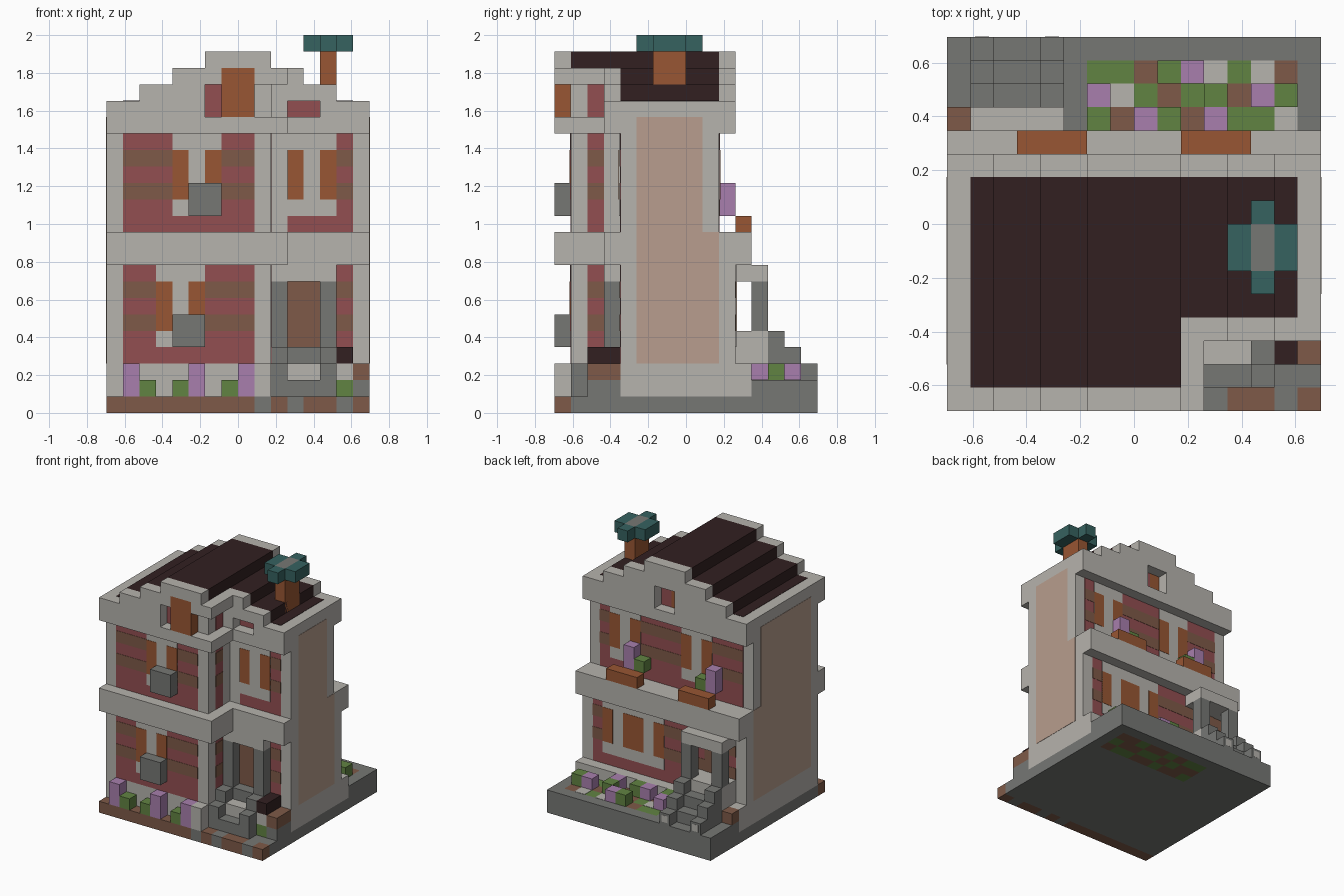
import bpy, bmesh
from mathutils import Matrix, Vector

cube = bpy.data.objects.get("Cube")
if cube:
    bpy.data.objects.remove(cube, do_unlink=True)

V = 2 / 23      # size of one block
HALF = 8        # blocks from the centre to the edge
T = 0.025       # painted layer thickness, in blocks


def material(name, rgb):
    linear = [(c / 255 / 12.92 if c < 11 else ((c / 255 + 0.055) / 1.055) ** 2.4) for c in rgb] + [1]
    mat = bpy.data.materials.new(name)
    mat.use_nodes = True
    mat.diffuse_color = linear
    mat.node_tree.nodes["Principled BSDF"].inputs["Base Color"].default_value = linear
    return mat


stone = material("pale_stone", (182, 179, 173))
grey = material("grey_stone", (118, 119, 116))
slate = material("dark_roof", (50, 32, 33))
brick = material("red_brick", (146, 78, 81))
earth = material("brown_earth", (126, 90, 72))
wood = material("orange_wood", (152, 86, 51))
teal = material("teal_leaf", (54, 98, 96))
purple = material("purple_flower", (168, 127, 173))
green = material("green_leaf", (97, 131, 66))
tan = material("tan_plaster", (184, 158, 142))


def part(name, mat, *boxes):
    """One object from boxes given as x, y and z ranges in blocks."""
    bm = bmesh.new()
    for x0, x1, y0, y1, z0, z1 in boxes:
        size = Vector((x1 - x0, y1 - y0, z1 - z0)) * V
        mid = Vector(((x0 + x1) / 2 - HALF, (y0 + y1) / 2 - HALF, (z0 + z1) / 2)) * V
        bmesh.ops.create_cube(bm, size=1, matrix=Matrix.LocRotScale(mid, None, size))
    mesh = bpy.data.meshes.new(name)
    bm.to_mesh(mesh)
    bm.free()
    mesh.materials.append(mat)
    obj = bpy.data.objects.new(name, mesh)
    bpy.context.collection.objects.link(obj)


def paint(name, mat, plane, facing, layer, *rects):
    """Thin plates on a wall facing front (-1) or back (1)."""
    y0, y1 = sorted((plane, plane + facing * layer * T))
    part(name, mat, *[(a, b, y0, y1, c, d) for a, b, c, d in rects])


def facade(name, plane, facing, x0, x1, z0, z1, windows):
    """Striped brick wall with shuttered windows, each given as left edge and shutter trim."""
    paint(name + "_brick", brick, plane, facing, 1, (x0, x1, z0, z1))
    paint(name + "_stripes", earth, plane, facing, 2,
          *[(x0, x1, z, z + 1) for z in (z1 - 4, z1 - 2)])
    for n, (left, short) in enumerate(windows):
        sill, head = z1 - 5, z1 - 1
        paint(f"{name}_window_{n}", stone, plane, facing, 3, (left, left + 3, sill, z1))
        paint(f"{name}_shutters_{n}", wood, plane, facing, 4,
              (left, left + 1, sill + 1, head), (left + 2, left + 3, sill + 1 + short, head))


# Walls, bands and plinth
part("walls", stone, (0, 10, 1, 10, 1, 19), (10, 16, 4, 10, 1, 19), (0, 16, 10, 11, 1, 9))
part("middle_band", stone, (0, 11, 0, 1, 9, 11), (10, 11, 1, 4, 9, 11),
     (11, 16, 3, 4, 9, 11), (0, 16, 10, 12, 9, 11))
part("rear_plinth", stone, (0, 16, 11, 12, 1, 3))
part("front_corner_block", stone, (9, 10, 0, 1, 1, 3))

# Painted brickwork and windows
facade("front_upper", 1, -1, 1, 9, 11, 17, [(4, 1)])
facade("front_lower", 1, -1, 1, 9, 3, 9, [(3, 1)])
facade("entrance_upper", 4, -1, 11, 15, 11, 17, [(11, 0)])
facade("entrance_lower", 4, -1, 14, 15, 3, 9, [])
facade("rear_upper", 10, 1, 1, 15, 11, 17, [(11, 0), (4, 0)])
facade("rear_lower", 11, 1, 1, 15, 3, 9, [(11, 0), (8, 0)])
part("bay_side_brick", brick, *[(10, 10 + T, 2, 3, a, b) for a, b in ((3, 9), (11, 17))])
part("bay_side_stripes", earth, *[(10, 10 + 2 * T, 2, 3, z, z + 1) for z in (5, 7, 13, 15)])
part("right_plaster", tan, (16 - T, 16 + T, 5, 10, 3, 11), (16 - T, 16 + T, 5, 9, 11, 18))
part("left_plaster", tan, (-T, T, 2, 10, 3, 11), (-T, T, 2, 9, 11, 18))
part("wall_boxes", grey, (5, 7, 0, 1, 12, 14), (4, 6, 0, 1, 4, 6))

# Stepped roof
steps = [(2, 14, 19), (4, 12, 20), (6, 10, 21)]
roof = [(1, 10, 1, 10, 19, 19 + T), (10, 15, 4, 10, 19, 19 + T)]
for a, b, z in steps:
    roof.append((a, 10, 1, 10, z, z + 1))
    if b > 10:
        roof.append((10, b, 4, 10, z, z + 1))
part("roof", slate, *roof)

# Gables with attic openings
part("front_gable", stone, (0, 11, 0, 1, 17, 18), (0, 6, 0, 1, 18, 19), (2, 6, 0, 1, 19, 20),
     (4, 7, 0, 1, 20, 21), (9, 11, 0, 1, 20, 21), (6, 10, 0, 1, 21, 22))
part("bay_side_cornice", stone, (10, 11, 1, 4, 17, 18), (10, 11, 1, 4, 20, 21))
part("entrance_gable", stone, (11, 16, 3, 4, 17, 18), (10, 11, 3, 4, 18, 19),
     (13, 16, 3, 4, 18, 19), (10, 14, 3, 4, 19, 20), (11, 12, 3, 4, 20, 21))
part("rear_gable", stone, (0, 16, 10, 11, 17, 18), (0, 7, 10, 11, 18, 19), (9, 16, 10, 11, 18, 19),
     (2, 7, 10, 11, 19, 20), (9, 14, 10, 11, 19, 20), (4, 12, 10, 11, 20, 21),
     (6, 10, 10, 11, 21, 22))
part("attic_wall", stone, (6, 10 + T, 1 - T, 4, 18, 21))
part("attic_front_shutter", wood, (7, 9, 0, 1, 18, 21))
paint("attic_front_brick", brick, 1, -1, 2, (6, 7, 18, 20))
part("attic_side_brick", brick, (10, 10 + 2 * T, 2, 3, 18, 20))
paint("entrance_attic_brick", brick, 4, -1, 1, (11, 13, 18, 19))
paint("attic_rear_brick", brick, 10, 1, 1, (7, 9, 18, 20))
paint("attic_rear_shutter", wood, 10, 1, 2, (7, 8, 18, 20))

# Roof tree
part("tree_trunk", wood, (13, 14, 6, 8, 19, 22))
part("tree_crown", teal, (12, 13, 6, 8, 22, 23), (14, 15, 6, 8, 22, 23),
     (13, 14, 5, 6, 22, 23), (13, 14, 8, 9, 22, 23))
part("tree_top", grey, (13, 14, 6, 8, 22, 23))

# Ground slab, with patchy front kerb and a raised rear yard
part("ground", grey, (0, 16, 1, 12, 0, 1))
kerb = "bbbbbbbbbgbgbbgb"
for key, mat in (("b", earth), ("g", grey)):
    part("kerb_" + mat.name, mat, *[(x, x + 1, 0, 1, 0, 1) for x, c in enumerate(kerb) if c == key])
part("rear_yard", grey, (0, 6, 12, 16, 0, 2), (15, 16, 12, 16, 0, 2), (6, 15, 15, 16, 0, 2))

# Rear garden: capitals are tall plants
rows = ["GbpGbpggw", "pwgbgGbpG", "ggbGpwgwb"]
for y, row in enumerate(rows, 12):
    for x, c in enumerate(row, 6):
        soil = green if c in "gG" else earth
        part("garden_soil", soil, (x, x + 1, y, y + 1, 0, 2 - T * (c in "pw")))
        if c == "G":
            part("garden_shrub", green, (x, x + 1, y, y + 1, 2, 3))
        elif c == "p":
            part("garden_flower", purple, (x, x + 1, y, y + 1, 2 - T, 3))
        elif c == "w":
            part("garden_pebbles", stone, (x, x + 1, y, y + 1, 2 - T, 2 + T))

# Front flower bed
part("front_flowers", purple, *[(x, x + 1, 0, 1, 1, 3) for x in (1, 5, 8)])
part("front_shrubs", green, *[(x, x + 1, 0, 1, 1, 2) for x in (2, 4, 7)])

# Rear window planters
for x in (3, 10):
    part("planter", wood, (x, x + 3, 11, 12, 11, 12))
part("planter_flowers", purple, (3, 4, 10, 11, 12, 14), (11, 12, 10, 11, 12, 14))
part("planter_shrubs", green, (4, 5, 10, 11, 12, 13), (10, 11, 10, 11, 12, 13))

# Front entrance
paint("front_door", earth, 4, -1, 2, (11, 13, 4, 8))
part("front_columns", grey, (10, 11, 3, 4, 4, 8), (13, 14, 3, 4, 4, 8))
part("front_canopy", stone, (10, 14, 3, 4, 8, 9))
part("front_landing", grey, (10, 14, 3, 4, 1, 4))
part("front_cheeks", grey, (10, 11, 2, 3, 1, 4), (13, 14, 2, 3, 1, 4),
     (10, 11, 1, 2, 1, 3), (13, 14, 1, 2, 1, 3))
part("front_step_top", stone, (11, 13, 2, 3, 1, 3))
part("front_step_low", grey, (11, 13, 1, 2, 1, 2))
part("entrance_pot", slate, (14, 15, 2, 4, 3, 4))
part("pot_stand", stone, (14, 15, 3, 4, 1, 3), (14, 15, 2, 3, 2, 3))
part("entrance_shrub", green, (14, 15, 2, 3, 1, 2))
part("entrance_post", earth, (15, 16, 2, 4, 2, 3))
part("entrance_post_foot", grey, (15, 16, 2, 4, 1, 2))

# Rear porch
paint("rear_door", earth, 11, 1, 4, (2, 4, 5, 8))
part("porch_floor", stone, (1, 5, 11, 13, 2, 5))
part("porch_columns", grey, (1, 2, 12, 13, 5, 8), (4, 5, 12, 13, 5, 8))
part("porch_roof", stone, (1, 5, 11, 13, 8, 9))
stairs = []
for n, y in enumerate((13, 14, 15)):
    top = 5 - n
    stairs += [(1, 2, y, y + 1, 2, top), (4, 5, y, y + 1, 2, top)]
    if top > 3:
        stairs.append((2, 4, y, y + 1, 2, top - 1))
part("porch_stairs", grey, *stairs)
paint("stair_lamps", stone, 16, 1, 0.5, (1.2, 1.8, 2.2, 2.8), (4.2, 4.8, 2.2, 2.8))
part("rear_post", earth, (0, 1, 12, 13, 2, 3))
